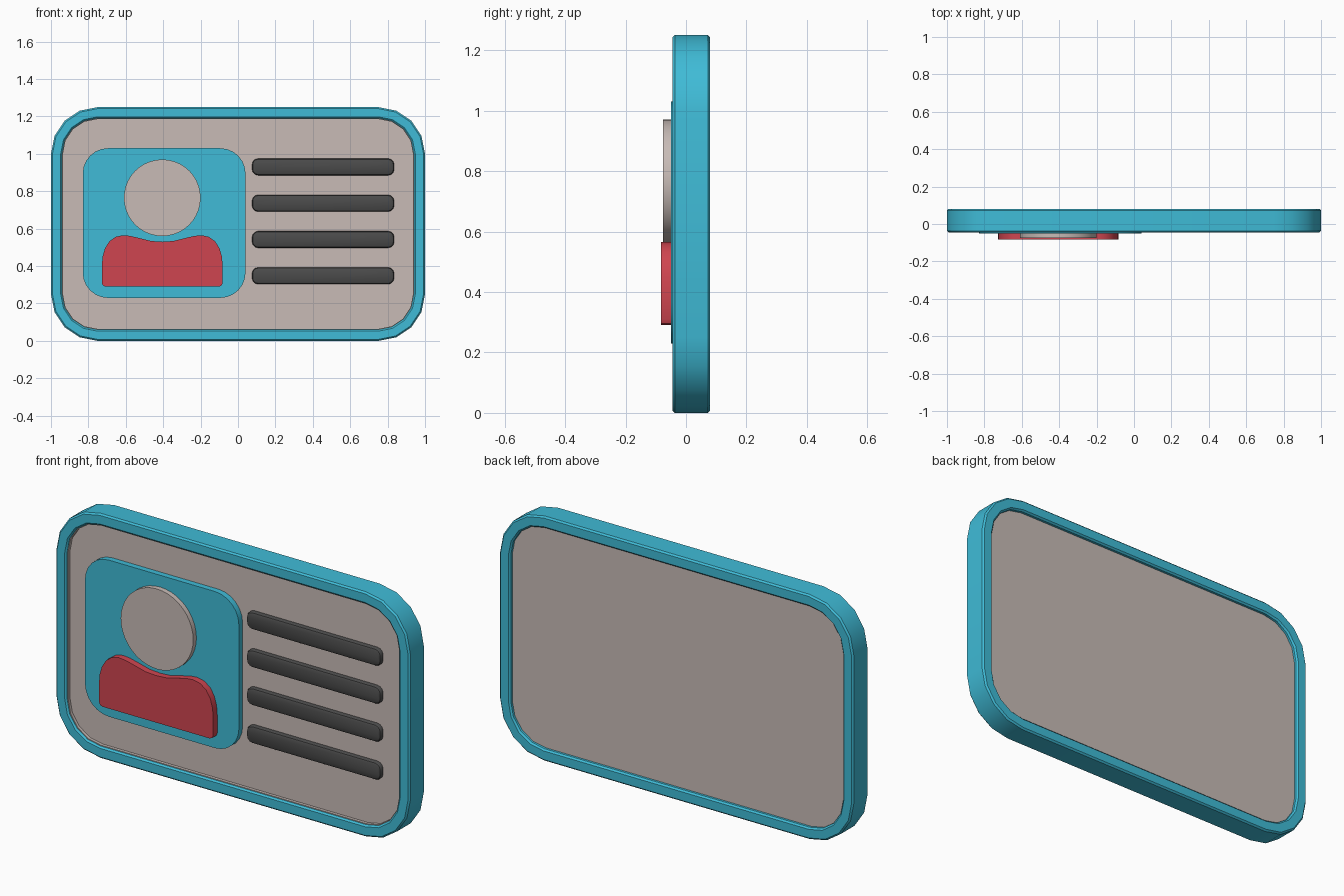
import bpy, bmesh, math

if "Cube" in bpy.data.objects:
    bpy.data.objects.remove(bpy.data.objects["Cube"])

def material(name, rgb):
    m = bpy.data.materials.new(name)
    m.diffuse_color = (*rgb, 1)
    m.use_nodes = True
    m.node_tree.nodes["Principled BSDF"].inputs["Base Color"].default_value = m.diffuse_color
    return m

TEAL = material("teal", (0.05, 0.5, 0.68))
BEIGE = material("beige", (0.58, 0.50, 0.47))
RED = material("red", (0.62, 0.06, 0.08))
DARK = material("dark_grey", (0.07, 0.07, 0.07))

def rounded_rect(x0, x1, z0, z1, r, seg):
    pts = []
    corners = [(x1 - r, z1 - r), (x0 + r, z1 - r), (x0 + r, z0 + r), (x1 - r, z0 + r)]
    for i, (cx, cz) in enumerate(corners):
        for k in range(seg + 1):
            a = math.pi / 2 * (i + k / seg)
            pts.append((cx + r * math.cos(a), cz + r * math.sin(a)))
    return pts

def loft(name, rings, mat, closed=False):
    """Join matching outlines [(points, y), ...]; cap the ends or close into a hoop."""
    bm = bmesh.new()
    loops = [[bm.verts.new((x, y, z)) for x, z in pts] for pts, y in rings]
    n = len(loops[0])
    pairs = list(zip(loops, loops[1:]))
    if closed:
        pairs.append((loops[-1], loops[0]))
    else:
        bm.faces.new(loops[0])
        bm.faces.new(loops[-1])
    for a, b in pairs:
        for i in range(n):
            j = (i + 1) % n
            bm.faces.new((a[i], a[j], b[j], b[i]))
    bmesh.ops.recalc_face_normals(bm, faces=bm.faces)
    me = bpy.data.meshes.new(name)
    bm.to_mesh(me)
    bm.free()
    ob = bpy.data.objects.new(name, me)
    bpy.context.collection.objects.link(ob)
    me.materials.append(mat)
    bpy.ops.object.select_all(action='DESELECT')
    ob.select_set(True)
    bpy.context.view_layer.objects.active = ob
    bpy.ops.object.shade_smooth_by_angle(angle=math.radians(30))
    return ob

def card(inset):
    return rounded_rect(-1 + inset, 1 - inset, inset, 1.25 - inset, 0.25 - inset, 4)

# Outer frame with softened edges
F, B, c = -0.045, 0.08, 0.008
loft("frame", [(card(i), y) for i, y in [
    (0, F + c), (c, F), (0.06 - c, F), (0.06, F + c),
    (0.06, B - c), (0.06 - c, B), (c, B), (0, B - c)]], TEAL, closed=True)

# Recessed panel with a thin rim lining the front opening
loft("card_panel", [(card(i), y) for i, y in [
    (0.059, 0.06), (0.059, -0.035), (0.064, -0.035), (0.064, -0.02)]], BEIGE)

# Portrait backing plate
plate = rounded_rect(-0.83, 0.04, 0.23, 1.03, 0.135, 6)
loft("photo_plate", [(plate, -0.01), (plate, -0.05)], TEAL)

# Head disc
CX = -0.405
disc = [(CX + 0.205 * math.cos(math.tau * i / 40), 0.765 + 0.205 * math.sin(math.tau * i / 40))
        for i in range(40)]
loft("head_disc", [(disc, -0.045), (disc, -0.076)], BEIGE)

# Shoulders: half outline mirrored about the portrait axis
half = [(0, .53), (.06, .534), (.12, .549), (.17, .561), (.21, .565), (.25, .556),
        (.283, .532), (.306, .495), (.319, .45), (.323, .40), (.323, .31), (.317, .296), (.303, .29)]
outline = [(CX + x, z) for x, z in half] + [(CX - x, z) for x, z in reversed(half[1:])]
loft("shoulders", [(outline, -0.045), (outline, -0.083)], RED)

# Four text bars with bevelled faces
for i in range(4):
    z = 0.93 - 0.194 * i
    def bar(d):
        return rounded_rect(0.075 + d, 0.835 - d, z - 0.045 + d, z + 0.045 - d, 0.033 - d, 3)
    loft(f"info_bar_{i + 1}", [(bar(0), -0.01), (bar(0), -0.032),
                               (bar(0.004), -0.039), (bar(0.012), -0.043)], DARK)
